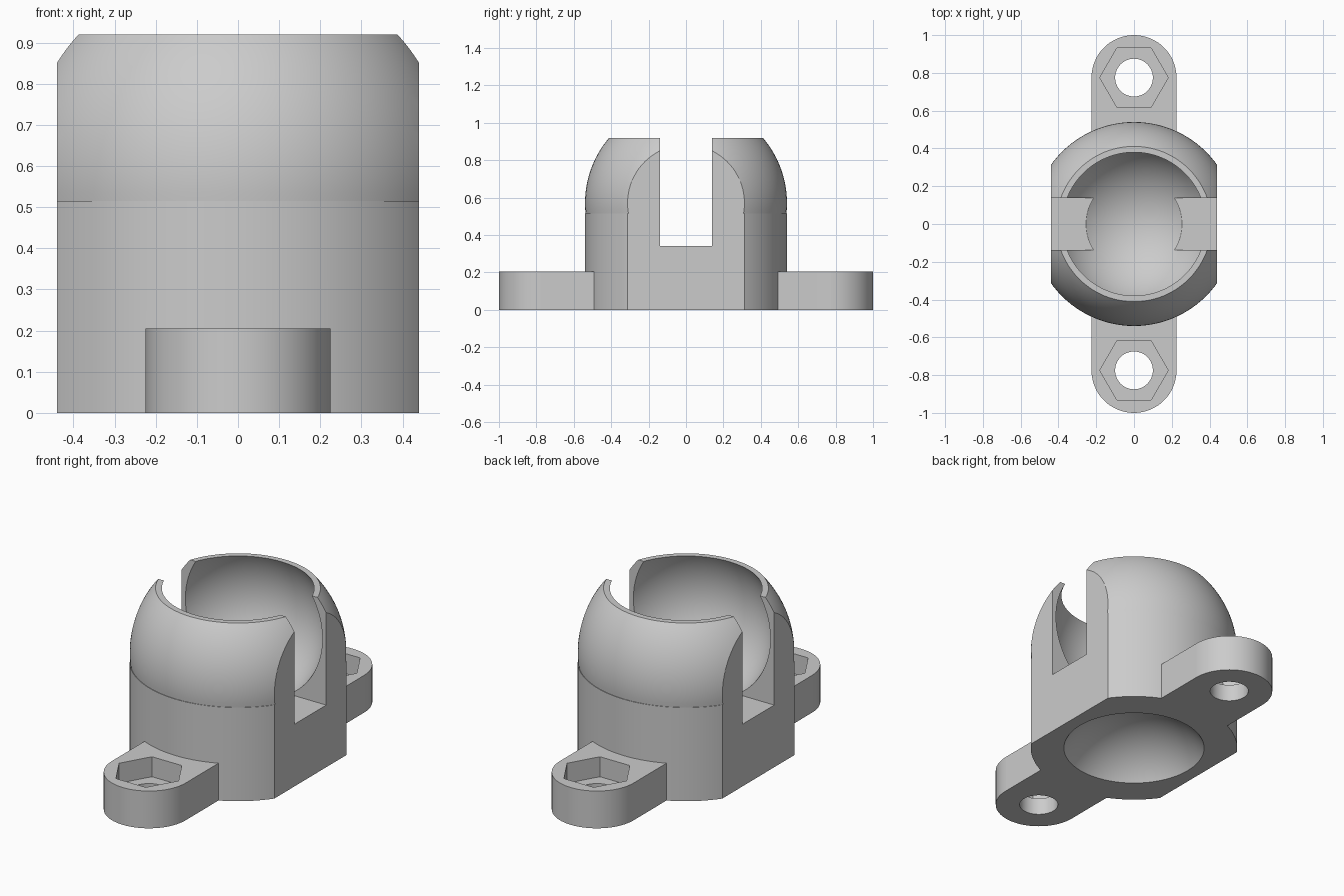
import bpy
import math
from math import pi, cos, sin

cube = bpy.data.objects.get("Cube")
if cube:
    bpy.data.objects.remove(cube, do_unlink=True)

# Main dimensions
BODY_R, STEP_Z, TOP_Z = 0.54, 0.515, 0.92
DOME_Z = 0.57
FLAT_X = 0.44
BALL_R = 0.439
TAB_Y, TAB_R, TAB_H = 0.775, 0.225, 0.205

grey = bpy.data.materials.new("plain grey")
grey.use_nodes = True
colour = (0.6, 0.6, 0.6, 1)
grey.diffuse_color = colour
grey.node_tree.nodes["Principled BSDF"].inputs["Base Color"].default_value = colour


def box(name, lo, hi):
    mid = [(a + b) / 2 for a, b in zip(lo, hi)]
    bpy.ops.mesh.primitive_cube_add(size=1, location=mid)
    ob = bpy.context.object
    ob.name = name
    ob.scale = [b - a for a, b in zip(lo, hi)]
    return ob


def prism(name, radius, y, z0, z1, sides, turn=0):
    bpy.ops.mesh.primitive_cylinder_add(vertices=sides, radius=radius, depth=z1 - z0,
                                        location=(0, y, (z0 + z1) / 2), rotation=(0, 0, turn))
    bpy.context.object.name = name
    return bpy.context.object


def ball(name, z):
    bpy.ops.mesh.primitive_uv_sphere_add(segments=96, ring_count=64, radius=BALL_R,
                                         location=(0, 0, z))
    bpy.context.object.name = name
    return bpy.context.object


def combine(target, tool, operation):
    bpy.context.view_layer.objects.active = target
    mod = target.modifiers.new(operation.lower(), "BOOLEAN")
    mod.operation, mod.solver, mod.object = operation, "EXACT", tool
    bpy.ops.object.modifier_apply(modifier=mod.name)
    bpy.data.objects.remove(tool, do_unlink=True)


def lathe(name, profile, sides=96):
    verts = [(r * cos(2 * pi * i / sides), r * sin(2 * pi * i / sides), z)
             for r, z in profile for i in range(sides)]
    faces = [(j * sides + i, j * sides + (i + 1) % sides,
              (j + 1) * sides + (i + 1) % sides, (j + 1) * sides + i)
             for j in range(len(profile) - 1) for i in range(sides)]
    faces.append(tuple(reversed(range(sides))))
    faces.append(tuple(range(len(verts) - sides, len(verts))))
    mesh = bpy.data.meshes.new(name)
    mesh.from_pydata(verts, [], faces)
    ob = bpy.data.objects.new(name, mesh)
    bpy.context.collection.objects.link(ob)
    return ob


# Round body: straight wall, then a truncated dome
a0 = math.asin((STEP_Z - DOME_Z) / BODY_R)
a1 = math.asin((TOP_Z - DOME_Z) / BODY_R)
steps = 20
arc = [a0 + (a1 - a0) * i / steps for i in range(steps + 1)]
profile = [(BODY_R, 0), (BODY_R, STEP_Z)]
profile += [(BODY_R * cos(a), DOME_Z + BODY_R * sin(a)) for a in arc]
holder = lathe("ball_holder", profile)

# Flat sides
combine(holder, box("side_trim", (-FLAT_X, -1, -1), (FLAT_X, 1, 2)), "INTERSECT")

# Mounting tabs with rounded ends
for s in (-1, 1):
    ys = sorted((s * 0.42, s * TAB_Y))
    tab = box("mounting_tab", (-TAB_R, ys[0], 0), (TAB_R, ys[1], TAB_H))
    combine(tab, prism("tab_end", TAB_R, s * TAB_Y, 0, TAB_H, 64), "UNION")
    combine(holder, tab, "UNION")

# Ball socket, hollow underside and cross slot
combine(holder, ball("socket_cutter", 0.70), "DIFFERENCE")
combine(holder, ball("underside_cutter", -0.241), "DIFFERENCE")
combine(holder, box("slot_cutter", (-1, -0.138, 0.342), (1, 0.138, 2)), "DIFFERENCE")

# Screw holes and hexagonal nut recesses
for s in (-1, 1):
    combine(holder, prism("hole_cutter", 0.1, s * TAB_Y, -0.1, 0.5, 48), "DIFFERENCE")
    combine(holder, prism("nut_cutter", 0.181, s * TAB_Y, 0.095, 0.4, 6, pi / 6), "DIFFERENCE")

# Finish
holder.data.materials.clear()
holder.data.materials.append(grey)
for p in holder.data.polygons:
    p.material_index = 0
bpy.ops.object.select_all(action="DESELECT")
holder.select_set(True)
bpy.context.view_layer.objects.active = holder
bpy.ops.object.shade_smooth_by_angle(angle=math.radians(25))
